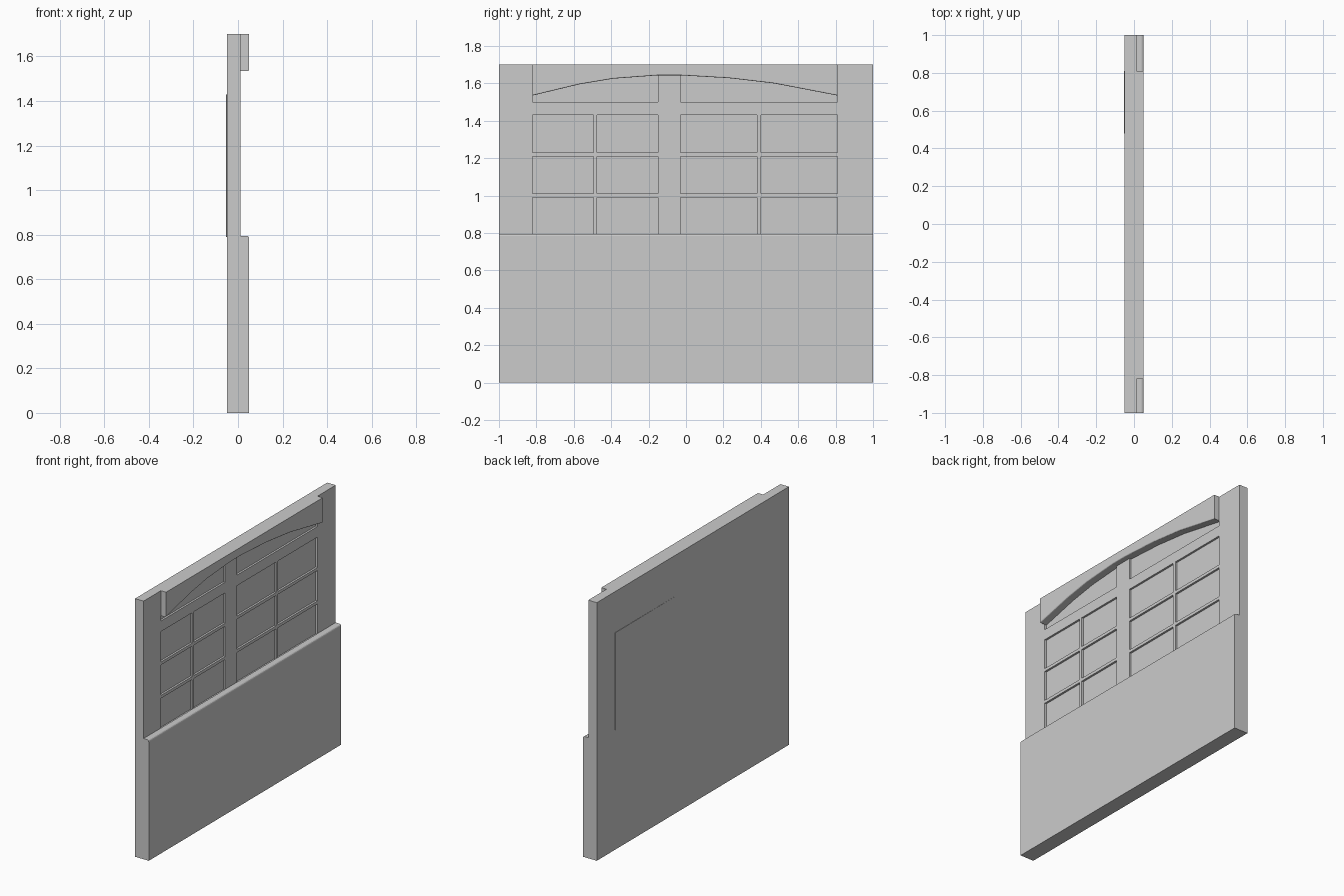
import bpy, bmesh
from mathutils import Vector

if "Cube" in bpy.data.objects:
    bpy.data.objects.remove(bpy.data.objects["Cube"])

grey = bpy.data.materials.new("light grey")
grey.diffuse_color = (0.6, 0.6, 0.6, 1)
grey.use_nodes = True
grey.node_tree.nodes["Principled BSDF"].inputs["Base Color"].default_value = grey.diffuse_color

BACK, FACE, FRONT = -0.05, 0.012, 0.05
SILL, HEAD, RAIL, TOP = 0.79, 1.43, 1.50, 1.70
DEPTH, BAR = 0.013, 0.02
ARCH = [(-0.82, 1.535), (-0.57, 1.595), (-0.39, 1.625), (-0.15, 1.643),
        (-0.03, 1.643), (0.23, 1.628), (0.47, 1.60), (0.81, 1.535)]


def extrude_x(bm, profile, x0, x1):
    """Prism from a (y, z) outline between two x planes."""
    face = bm.faces.new([bm.verts.new((x0, y, z)) for y, z in profile])
    new = bmesh.ops.extrude_face_region(bm, geom=[face])["geom"]
    bmesh.ops.translate(bm, vec=Vector((x1 - x0, 0, 0)),
                        verts=[g for g in new if isinstance(g, bmesh.types.BMVert)])


def rect(y0, y1, z0, z1):
    return [(y0, z0), (y1, z0), (y1, z1), (y0, z1)]


def make(name, bm):
    bmesh.ops.recalc_face_normals(bm, faces=bm.faces)
    mesh = bpy.data.meshes.new(name)
    bm.to_mesh(mesh)
    bm.free()
    obj = bpy.data.objects.new(name, mesh)
    bpy.context.collection.objects.link(obj)
    mesh.materials.append(grey)
    return obj


def round_edges(bm, test, radius):
    edges = [e for e in bm.edges if test(*[v.co for v in e.verts])]
    bmesh.ops.bevel(bm, geom=edges, offset=radius, segments=3,
                    profile=0.5, affect='EDGES')


# Shallow recesses: two windows of 2 x 3 panes, each with an arched transom
bm = bmesh.new()
for y0, y1, curve in ((-0.82, -0.15, ARCH[:4]), (-0.03, 0.81, ARCH[4:])):
    w, h = (y1 - y0 + BAR) / 2, (HEAD - SILL + BAR) / 3
    for c in range(2):
        for r in range(3):
            y, z = y0 + c * w, SILL + r * h
            extrude_x(bm, rect(y, y + w - BAR, z, z + h - BAR), FACE - DEPTH, 0.1)
    extrude_x(bm, [(y0, RAIL), (y1, RAIL)] + curve[::-1], FACE - DEPTH, 0.1)
cutter = make("window_cutter", bm)
cutter.hide_render = True
cutter.hide_viewport = True

# Wall slab
bm = bmesh.new()
extrude_x(bm, rect(-1, 1, 0, TOP), BACK, FACE)
wall = make("wall", bm)
cut = wall.modifiers.new("windows", 'BOOLEAN')
cut.object = cutter
cut.operation = 'DIFFERENCE'
cut.solver = 'EXACT'

# Thick lower panel with a rounded top edge
bm = bmesh.new()
extrude_x(bm, rect(-1, 1, 0, SILL + 0.005), FACE, FRONT)
round_edges(bm, lambda a, b: min(a.x, b.x) > FRONT - 0.001 and min(a.z, b.z) > 0.5, 0.012)
make("lower_panel", bm)

# Arched header above the windows, slightly rounded along the arch
bm = bmesh.new()
extrude_x(bm, ARCH + [(0.81, TOP), (-0.82, TOP)], FACE, FRONT)
round_edges(bm, lambda a, b: min(a.x, b.x) > FRONT - 0.001 and max(a.z, b.z) < 1.65, 0.006)
make("arched_header", bm)

# Pane that tilts slightly out of the back
bm = bmesh.new()
wedge = [(BACK, 0.09), (BACK, 0.81), (BACK - 0.003, 0.81)]
low = [bm.verts.new((x, y, SILL)) for x, y in wedge]
high = [bm.verts.new((x, y, HEAD)) for x, y in wedge]
bm.faces.new(low)
bm.faces.new(high)
for i in range(3):
    j = (i + 1) % 3
    bm.faces.new((low[i], low[j], high[j], high[i]))
make("rear_pane", bm)
